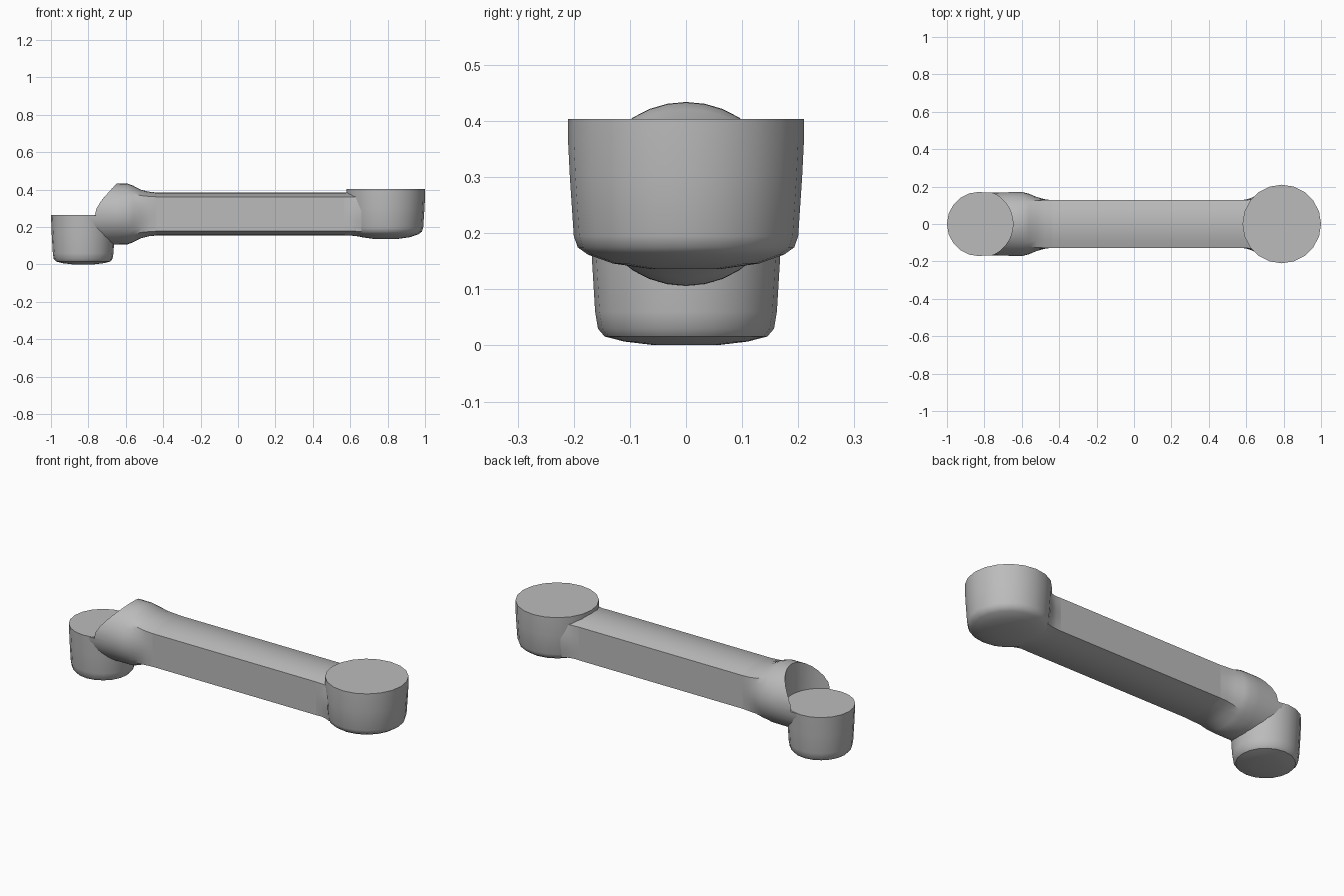
import bpy, bmesh
from math import cos, sin, pi, radians

if "Cube" in bpy.data.objects:
    bpy.data.objects.remove(bpy.data.objects["Cube"])

grey = bpy.data.materials.new("plain grey")
grey.use_nodes = True
grey.diffuse_color = (0.5, 0.5, 0.5, 1)
grey.node_tree.nodes["Principled BSDF"].inputs["Base Color"].default_value = (0.5, 0.5, 0.5, 1)

AXIS_Z = 0.27      # height of the beam centre line


def skin(name, rings):
    """Skin closed rings of points, capping both ends."""
    bm = bmesh.new()
    loops = [[bm.verts.new(p) for p in ring] for ring in rings]
    n = len(loops[0])
    for a, b in zip(loops, loops[1:]):
        for i in range(n):
            j = (i + 1) % n
            bm.faces.new((a[i], a[j], b[j], b[i]))
    bm.faces.new(loops[0][::-1])
    bm.faces.new(loops[-1])
    bmesh.ops.recalc_face_normals(bm, faces=bm.faces)
    mesh = bpy.data.meshes.new(name)
    bm.to_mesh(mesh)
    bm.free()
    mesh.materials.append(grey)
    obj = bpy.data.objects.new(name, mesh)
    bpy.context.collection.objects.link(obj)
    return obj


def smooth(obj, angle=35):
    bpy.ops.object.select_all(action='DESELECT')
    obj.select_set(True)
    bpy.context.view_layer.objects.active = obj
    bpy.ops.object.shade_smooth_by_angle(angle=radians(angle))


def section(x, half_y, half_z, roundness, n=32):
    """Crowned box section that blends into an ellipse."""
    ring = []
    for i in range(n):
        c, s = cos(2 * pi * i / n), sin(2 * pi * i / n)
        m = max(abs(c), abs(s))
        y, z = c / m, s / m
        z *= 1 - 0.2 * y * y
        y += (c - y) * roundness
        z += (s - z) * roundness
        ring.append((x, y * half_y, AXIS_Z + z * half_z))
    return ring


def lathe(name, cx, profile, n=20):
    """Upright turned body from (radius, height) pairs."""
    return skin(name, [[(cx + r * cos(2 * pi * i / n), r * sin(2 * pi * i / n), z)
                        for i in range(n)] for r, z in profile])


# Straight beam
beam = skin("beam", [section(x, 0.127, 0.115, 0) for x in (-0.437, 0.567)])
smooth(beam, 25)

# Large joint housing and the neck leading into it
large = lathe("large_joint", 0.79, [(0.06, 0.136), (0.13, 0.146), (0.175, 0.162),
                                    (0.193, 0.175), (0.2, 0.195), (0.207, 0.3),
                                    (0.21, 0.36), (0.21, 0.404)])
smooth(large)
neck = skin("neck", [section(0.567, 0.127, 0.115, 0), section(0.6, 0.131, 0.115, 0.1),
                     section(0.63, 0.141, 0.118, 0.2), section(0.66, 0.158, 0.122, 0.3)])
smooth(neck)

# Small joint housing
small = lathe("small_joint", -0.828, [(0.06, 0.001), (0.11, 0.007), (0.145, 0.016),
                                      (0.157, 0.03), (0.162, 0.06), (0.168, 0.16),
                                      (0.172, 0.265)])
smooth(small)

# Elbow swelling from the beam into a round pipe
elbow = skin("elbow", [section(-0.437, 0.127, 0.115, 0), section(-0.475, 0.132, 0.119, 0.1),
                       section(-0.52, 0.144, 0.13, 0.45), section(-0.56, 0.161, 0.151, 0.8),
                       section(-0.592, 0.17, 0.163, 1), section(-0.65, 0.17, 0.164, 1),
                       section(-0.82, 0.168, 0.165, 1)])

# Scoop clearing the space above the small joint
scoop = lathe("elbow_cutter", -0.828, [(0.181, 0.263), (0.181, 0.6)], 40)
cut = elbow.modifiers.new("scoop", 'BOOLEAN')
cut.operation = 'DIFFERENCE'
cut.solver = 'EXACT'
cut.object = scoop
bpy.ops.object.select_all(action='DESELECT')
elbow.select_set(True)
bpy.context.view_layer.objects.active = elbow
bpy.ops.object.modifier_apply(modifier=cut.name)
bpy.data.objects.remove(scoop)
smooth(elbow)
